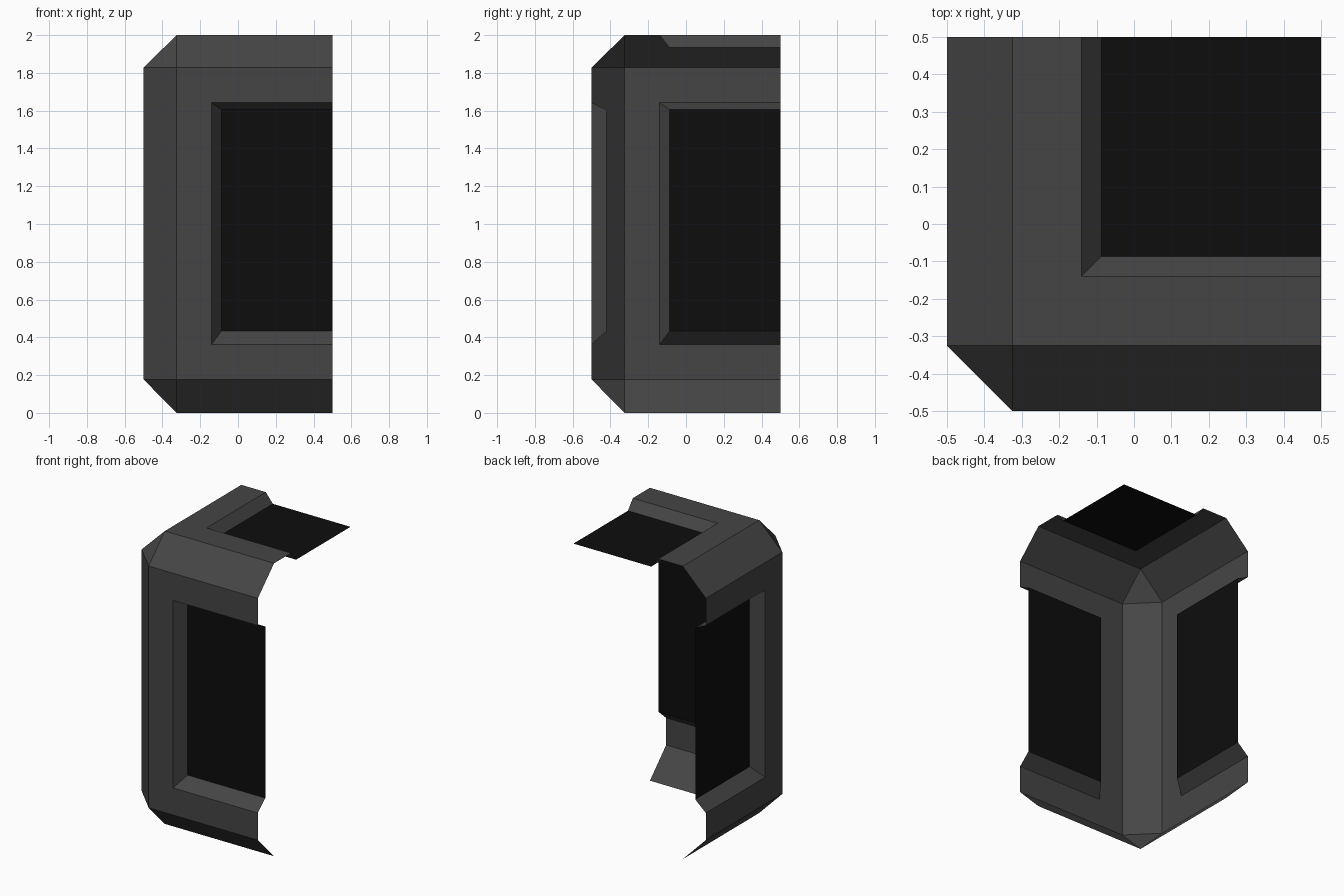
import bpy, bmesh
from mathutils import Vector

if "Cube" in bpy.data.objects:
    bpy.data.objects.remove(bpy.data.objects["Cube"])

E, C = 0.5, 0.325            # outer extent, chamfer start
B0, B1, TOP = 0.177, 1.828, 2.0
O, I = -0.14, -0.087         # recess rim and recess floor start
RZ0, RZ1 = 0.362, 1.642      # rim heights
PZ0, PZ1 = 0.433, 1.605      # panel heights
D, TZ = -0.42, 1.934         # recessed wall depth, recessed top height


def material(name, value):
    m = bpy.data.materials.new(name)
    m.diffuse_color = (value, value, value, 1)
    m.use_nodes = True
    m.node_tree.nodes["Principled BSDF"].inputs["Base Color"].default_value = m.diffuse_color
    return m


frame_mat = material("dark_grey", 0.06)
panel_mat = material("black", 0.004)


def front(p):
    return Vector(p)


def left(p):                 # the left side mirrors the front across x = y
    return Vector((p[1], p[0], p[2]))


def build(name, faces, mat):
    """Make a mesh from (points, outward direction) pairs, facing outward."""
    bm = bmesh.new()
    for pts, out in faces:
        f = bm.faces.new([bm.verts.new(p) for p in pts])
        f.normal_update()
        if f.normal.dot(out) < 0:
            f.normal_flip()
    bmesh.ops.remove_doubles(bm, verts=bm.verts, dist=1e-4)
    me = bpy.data.meshes.new(name)
    bm.to_mesh(me)
    bm.free()
    me.materials.append(mat)
    ob = bpy.data.objects.new(name, me)
    bpy.context.collection.objects.link(ob)


up = Vector((0, 0, 1))
frame = []
for side, label in ((front, "front"), (left, "left")):
    out = side((0, -1, 0))

    def add(pts, direction=out):
        frame.append(([side(p) for p in pts], direction))

    # C-shaped wall border
    add([(x, -E, z) for x, z in ((E, B0), (-C, B0), (-C, B1), (E, B1),
                                 (E, RZ1), (O, RZ1), (O, RZ0), (E, RZ0))])
    # Sloped recess edges
    rim = [(E, -E, RZ0), (O, -E, RZ0), (O, -E, RZ1), (E, -E, RZ1)]
    floor = [(E, D, PZ0), (I, D, PZ0), (I, D, PZ1), (E, D, PZ1)]
    for i in range(3):
        add([rim[i], rim[i + 1], floor[i + 1], floor[i]])
    # Top and bottom chamfers
    for z, edge in ((B0, 0), (B1, TOP)):
        add([(-C, -E, z), (E, -E, z), (E, -C, edge), (-C, -C, edge)])
    # Top recess slope
    add([(O, O, TOP), (E, O, TOP), (E, I, TZ), (I, I, TZ)], up)
    # Black wall panel
    build(label + "_panel", [([side(p) for p in floor], out)], panel_mat)

# Corner chamfer with its end triangles
corner = Vector((-1, -1, 0))
frame.append(([(-E, -C, B0), (-C, -E, B0), (-C, -E, B1), (-E, -C, B1)], corner))
for z, edge in ((B0, 0), (B1, TOP)):
    frame.append(([(-E, -C, z), (-C, -E, z), (-C, -C, edge)], corner))
# L-shaped top border
frame.append(([(x, y, TOP) for x, y in ((-C, -C), (E, -C), (E, O), (O, O),
                                        (O, E), (-C, E))], up))
build("corner_frame", frame, frame_mat)
build("top_panel", [([(I, I, TZ), (E, I, TZ), (E, E, TZ), (I, E, TZ)], up)], panel_mat)
